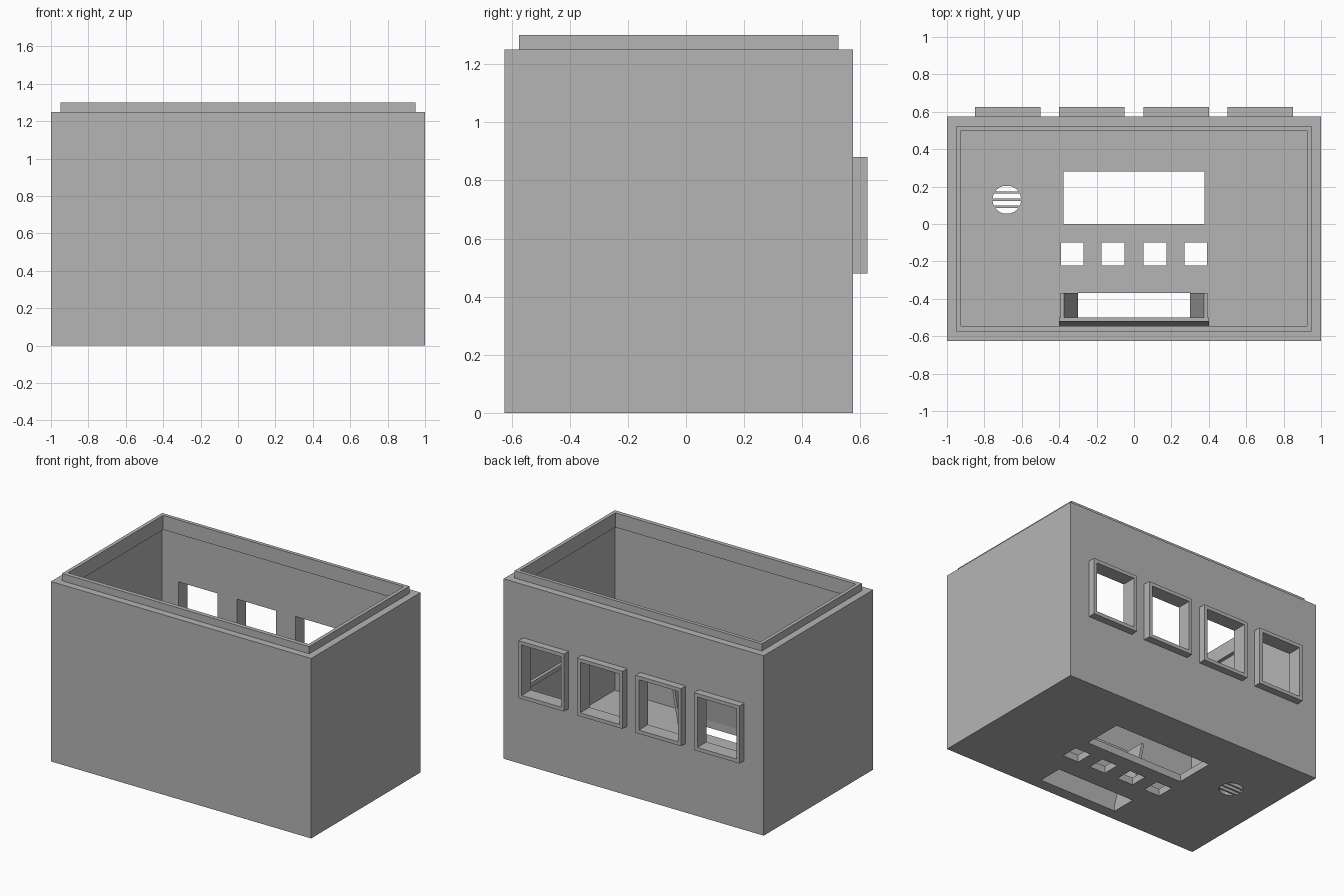
import bpy
import bmesh
from math import sqrt

cube = bpy.data.objects.get("Cube")
if cube:
    bpy.data.objects.remove(cube, do_unlink=True)

grey = bpy.data.materials.new("plain grey")
grey.use_nodes = True
colour = (0.46, 0.46, 0.46, 1)
grey.diffuse_color = colour
grey.node_tree.nodes["Principled BSDF"].inputs["Base Color"].default_value = colour


def loft(bm, low, z0, high, z1):
    """Close a solid between two matching outlines at two heights."""
    a = [bm.verts.new((x, y, z0)) for x, y in low]
    b = [bm.verts.new((x, y, z1)) for x, y in high]
    bm.faces.new(a[::-1])
    bm.faces.new(b)
    for i in range(len(a)):
        j = (i + 1) % len(a)
        bm.faces.new((a[i], a[j], b[j], b[i]))


def rect(x0, x1, y0, y1):
    return [(x0, y0), (x1, y0), (x1, y1), (x0, y1)]


def box(bm, x0, x1, y0, y1, z0, z1):
    loft(bm, rect(x0, x1, y0, y1), z0, rect(x0, x1, y0, y1), z1)


def finish(name, bm):
    bmesh.ops.recalc_face_normals(bm, faces=bm.faces)
    mesh = bpy.data.meshes.new(name)
    bm.to_mesh(mesh)
    bm.free()
    mesh.materials.append(grey)
    ob = bpy.data.objects.new(name, mesh)
    bpy.context.collection.objects.link(ob)
    return ob


def boolean(target, tool, operation):
    """Apply a boolean and discard the tool."""
    tool.hide_render = True
    mod = target.modifiers.new("shape", 'BOOLEAN')
    mod.operation, mod.object, mod.solver = operation, tool, 'EXACT'
    bpy.context.view_layer.objects.active = target
    bpy.ops.object.modifier_apply(modifier=mod.name)
    bpy.data.objects.remove(tool, do_unlink=True)


FRONT, BACK, WALL, FLOOR, TOP = -0.625, 0.575, 0.05, 0.05, 1.25
window_centres = [-0.675, -0.225, 0.225, 0.675]

# Open-topped case
bm = bmesh.new()
box(bm, -1, 1, FRONT, BACK, 0, TOP)
case = finish("case", bm)

bm = bmesh.new()
box(bm, -1 + WALL, 1 - WALL, FRONT + WALL, BACK - WALL, FLOOR, TOP + 0.2)
boolean(case, finish("cavity", bm), 'DIFFERENCE')

# Raised window frames on the back
bm = bmesh.new()
for x in window_centres:
    box(bm, x - 0.175, x + 0.175, BACK - 0.02, BACK + 0.05, 0.48, 0.88)
boolean(case, finish("window_frames", bm), 'UNION')

# Openings: windows, display, buttons, chute and speaker slits
bm = bmesh.new()
for x in window_centres:
    box(bm, x - 0.15, x + 0.15, BACK - 0.1, BACK + 0.1, 0.505, 0.855)
box(bm, -0.377, 0.377, 0, 0.28, -0.1, 0.1)
for x in (-0.33, -0.113, 0.113, 0.33):
    box(bm, x - 0.061, x + 0.061, -0.222, -0.1, -0.1, 0.1)
box(bm, -0.3, 0.3, -0.545, -0.37, -0.1, 0.1)
cx, cy, radius, bar = -0.68, 0.13, 0.076, 0.006
for i in range(4):
    lo = -radius + i * radius / 2 + (bar if i else 0)
    hi = -radius + (i + 1) * radius / 2 - (bar if i < 3 else 0)
    lo, hi = max(lo, -radius * 0.98), min(hi, radius * 0.98)
    ys = [lo + (hi - lo) * k / 5 for k in range(6)]
    right = [(cx + sqrt(radius**2 - y * y), cy + y) for y in ys]
    left = [(2 * cx - x, y) for x, y in reversed(right)]
    loft(bm, right + left, -0.1, right + left, 0.1)
boolean(case, finish("openings", bm), 'DIFFERENCE')

# Thin locating lip around the rim
bm = bmesh.new()
box(bm, -0.95, 0.95, FRONT + WALL, BACK - WALL, 1.2, 1.3)
lip = finish("rim_lip", bm)
bm = bmesh.new()
box(bm, -0.925, 0.925, FRONT + 0.08, BACK - 0.075, 1.1, 1.4)
boolean(lip, finish("lip_hole", bm), 'DIFFERENCE')

# Chute inside the floor slot: leaning plate and two flared cheeks
bm = bmesh.new()
loft(bm, rect(-0.4, 0.4, -0.565, -0.545), FLOOR,
     rect(-0.4, 0.4, -0.52, -0.5), 0.44)
finish("chute_plate", bm)
for side, name in ((-1, "right"), (1, "left")):
    bm = bmesh.new()
    loft(bm, rect(side * 0.3, side * 0.32, -0.547, -0.37), FLOOR,
         rect(side * 0.373, side * 0.393, -0.502, -0.37), 0.44)
    finish("chute_cheek_" + name, bm)

    # Narrow support rail along the side wall
    bm = bmesh.new()
    box(bm, side * 0.928, side * 0.95, FRONT + WALL, BACK - WALL, 0.44, 0.47)
    finish("support_rail_" + name, bm)
